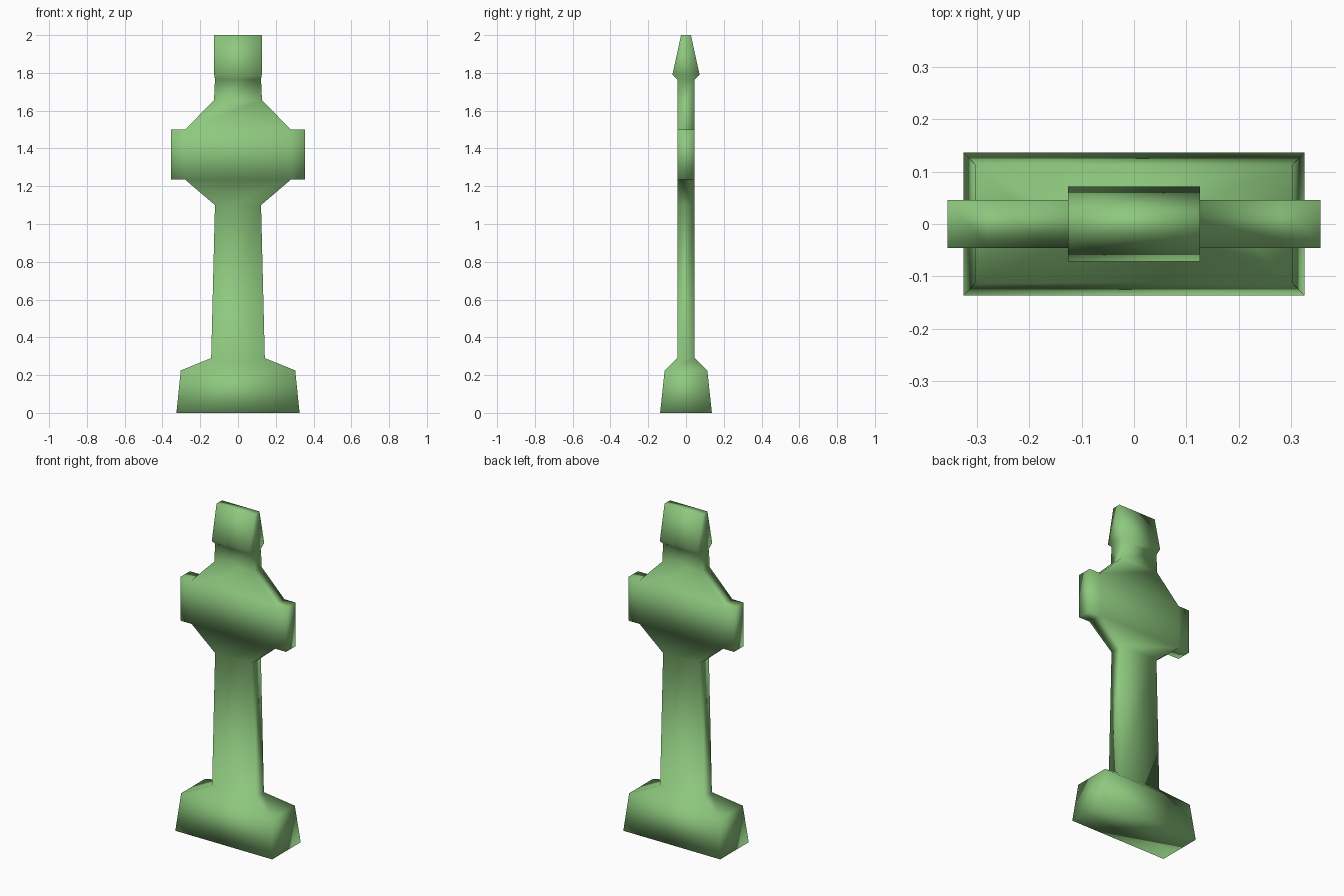
import bpy
import bmesh

default = bpy.data.objects.get("Cube")
if default:
    bpy.data.objects.remove(default, do_unlink=True)

# Single soft green stone colour
green = bpy.data.materials.new("soft_green")
green.use_nodes = True
color = (0.27, 0.58, 0.21, 1.0)
green.diffuse_color = color
green.node_tree.nodes["Principled BSDF"].inputs["Base Color"].default_value = color

# Rectangular sections from the ground up: half width, half depth, height
sections = [
    (0.326, 0.137, 0.0),     # plinth foot
    (0.303, 0.113, 0.225),   # plinth shoulder
    (0.142, 0.046, 0.29),    # shaft foot
    (0.122, 0.046, 1.10),    # shaft top
    (0.28, 0.046, 1.235),    # underside of arms
    (0.28, 0.046, 1.50),     # top of arms
    (0.127, 0.046, 1.655),   # neck
    (0.122, 0.046, 1.765),   # cap underside
    (0.126, 0.072, 1.79),    # cap eaves
    (0.126, 0.026, 2.0),     # cap ridge
]
arm_section = 4
arm_reach = 0.356

bm = bmesh.new()
rings = [[bm.verts.new((sx * w, sy * d, z))
          for sx, sy in ((-1, -1), (1, -1), (1, 1), (-1, 1))]
         for w, d, z in sections]

# Plinth, shaft, head and cap as one continuous skin
arm_sides = []
for level, (low, high) in enumerate(zip(rings, rings[1:])):
    for i in range(4):
        j = (i + 1) % 4
        face = bm.faces.new((low[i], low[j], high[j], high[i]))
        if level == arm_section and i in (1, 3):
            arm_sides.append(face)
bm.faces.new(rings[0][::-1])
bm.faces.new(rings[-1])

# Short arms drawn out from both sides of the head
result = bmesh.ops.extrude_discrete_faces(bm, faces=[]) if not arm_sides else None
for side in arm_sides:
    sign = 1 if side.calc_center_median().x > 0 else -1
    tip = bmesh.ops.extrude_face_region(bm, geom=[side])
    for v in tip["geom"]:
        if isinstance(v, bmesh.types.BMVert):
            v.co.x = sign * arm_reach
bmesh.ops.delete(bm, geom=[f for f in arm_sides if f.is_valid], context="FACES_ONLY")
bmesh.ops.recalc_face_normals(bm, faces=bm.faces[:])

# Softly shaded across every edge
for face in bm.faces:
    face.smooth = True

mesh = bpy.data.meshes.new("standing_cross")
bm.to_mesh(mesh)
bm.free()
mesh.materials.append(green)
cross = bpy.data.objects.new("standing_cross", mesh)
bpy.context.scene.collection.objects.link(cross)
